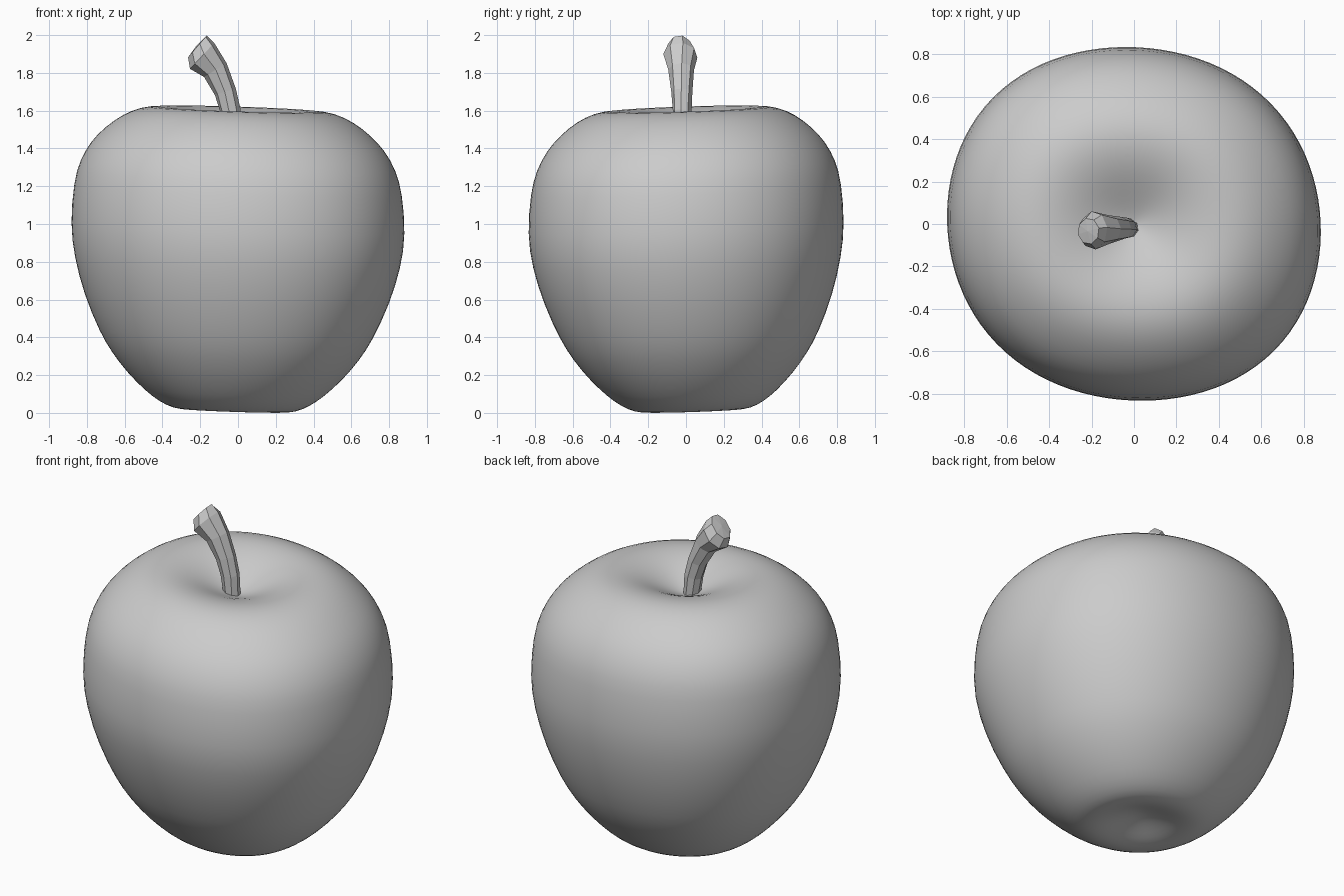
import bpy, bmesh, math
from mathutils import Vector, Matrix

cube = bpy.data.objects.get("Cube")
if cube:
    bpy.data.objects.remove(cube, do_unlink=True)

grey = bpy.data.materials.new("plain grey")
grey.use_nodes = True
COLOUR = (0.6, 0.6, 0.6, 1)
grey.diffuse_color = COLOUR
grey.node_tree.nodes["Principled BSDF"].inputs["Base Color"].default_value = COLOUR


def skin(name, rings, start, end, smooth):
    """Join rings of points into a closed skin with a pole at each end."""
    bm = bmesh.new()
    loops = [[bm.verts.new(p) for p in ring] for ring in rings]
    n = len(loops[0])
    for low, high in zip(loops, loops[1:]):
        for i in range(n):
            j = (i + 1) % n
            bm.faces.new((low[i], low[j], high[j], high[i]))
    for loop, pole in ((loops[0], start), (loops[-1], end)):
        tip = bm.verts.new(pole)
        for i in range(n):
            bm.faces.new((loop[i], loop[(i + 1) % n], tip))
    bmesh.ops.recalc_face_normals(bm, faces=bm.faces)
    for face in bm.faces:
        face.smooth = smooth
    mesh = bpy.data.meshes.new(name)
    bm.to_mesh(mesh)
    bm.free()
    mesh.materials.append(grey)
    obj = bpy.data.objects.new(name, mesh)
    bpy.context.collection.objects.link(obj)
    return obj


# Fruit: a lathed profile (radius, height), slightly oval, squarish and leaning
PROFILE = [(.05, .068), (.12, .05), (.19, .026), (.26, .01), (.33, .016), (.40, .048),
           (.475, .10), (.58, .20), (.66, .30), (.725, .40), (.815, .60), (.872, .80),
           (.895, .97), (.876, 1.2), (.843, 1.31), (.787, 1.41), (.71, 1.49),
           (.615, 1.56), (.52, 1.6), (.43, 1.612), (.34, 1.602), (.25, 1.575),
           (.16, 1.535), (.08, 1.5), (.03, 1.485)]
SEGMENTS = 48
turn = Matrix.Rotation(-0.3, 3, 'Z')


def lean(r, z, angle):
    p = turn @ Vector((r * math.cos(angle), r * 0.935 * math.sin(angle), 0))
    square = 1 + 0.01 * (1 - math.cos(4 * (angle - 0.3)))
    p *= square
    p.z = z + 0.032 * (p.y - p.x)
    low = max(0, 1 - z / 0.9)
    return p + Vector((-0.02 * low, 0.035 * low, 0))


fruit_rings = [[lean(r, z, math.tau * i / SEGMENTS) for i in range(SEGMENTS)]
               for r, z in PROFILE]
fruit = skin("fruit", fruit_rings, lean(0, .072, 0), lean(0, 1.48, 0), True)
surface = fruit.modifiers.new("smooth_surface", 'SUBSURF')
surface.levels = surface.render_levels = 1

# Stem: faceted rings (x, y, z, tilt, half width, half depth) ending in a knob
STEM = [(-.02, -.02, 1.42, .02, .045, .045), (-.04, -.02, 1.6, .12, .055, .05),
        (-.067, -.022, 1.70, .3, .058, .056), (-.12, -.026, 1.815, .55, .07, .068),
        (-.19, -.03, 1.89, .82, .095, .091), (-.215, -.034, 1.94, .86, .078, .062)]
SIDES = 8
stem_rings = []
for k, (x, y, z, tilt, wide, deep) in enumerate(STEM):
    ring = []
    for i in range(SIDES):
        a = math.tau * i / SIDES + 0.1 * k - 0.25
        along = wide * math.cos(a)
        ring.append((x + along * math.cos(tilt), y + deep * math.sin(a),
                     z + along * math.sin(tilt)))
    stem_rings.append(ring)
skin("stem", stem_rings, (-.02, -.02, 1.4), (-.219, -.034, 1.945), False)
